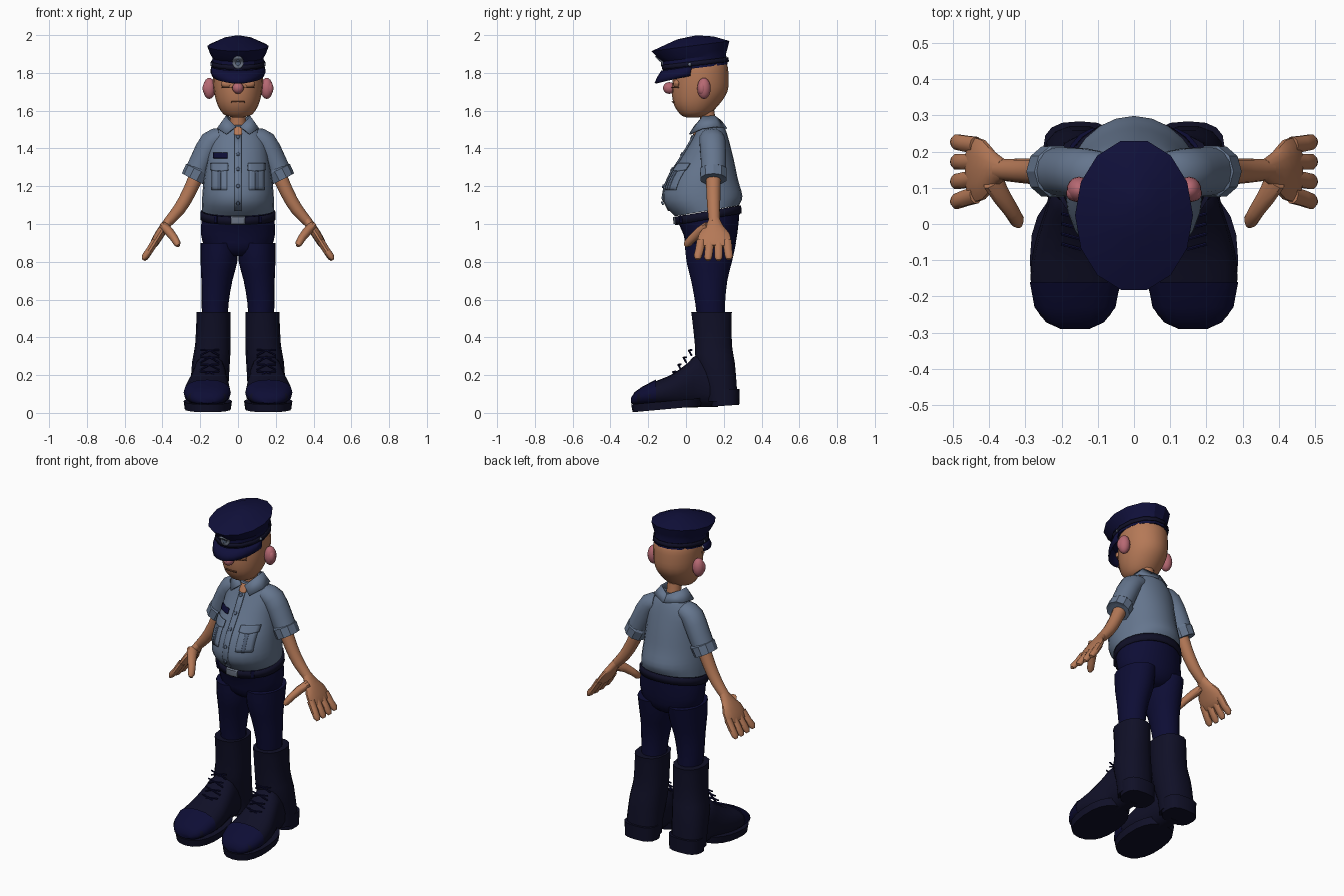
import bpy, bmesh
from math import sin, cos, pi, copysign, radians
from mathutils import Vector
from mathutils.bvhtree import BVHTree

cube = bpy.data.objects.get("Cube")
if cube:
    bpy.data.objects.remove(cube)


def material(name, r, g, b):
    m = bpy.data.materials.new(name)
    m.use_nodes = True
    m.diffuse_color = (r, g, b, 1)
    bsdf = m.node_tree.nodes["Principled BSDF"]
    bsdf.inputs["Base Color"].default_value = (r, g, b, 1)
    bsdf.inputs["Roughness"].default_value = 0.8
    return m


SKIN = material("tan skin", .46, .19, .095)
LIP = material("dark skin", .16, .06, .03)
PINK = material("pink", .47, .14, .17)
SHIRT = material("blue grey cloth", .13, .18, .27)
TRIM = material("grey blue trim", .085, .12, .19)
NAVY = material("navy cloth", .004, .004, .035)
HAT = material("hat navy", .005, .005, .042)
BOOT = material("boot black", .005, .005, .02)
METAL = material("grey metal", .16, .19, .25)


def finish(name, bm, mat, mirror=False, thick=0, angle=40):
    bmesh.ops.recalc_face_normals(bm, faces=bm.faces)
    me = bpy.data.meshes.new(name)
    bm.to_mesh(me)
    bm.free()
    me.materials.append(mat)
    ob = bpy.data.objects.new(name, me)
    bpy.context.collection.objects.link(ob)
    bpy.ops.object.select_all(action='DESELECT')
    ob.select_set(True)
    bpy.context.view_layer.objects.active = ob
    bpy.ops.object.shade_smooth_by_angle(angle=radians(angle))
    if thick:
        mod = ob.modifiers.new("thickness", 'SOLIDIFY')
        mod.thickness = thick
        mod.offset = 0
    if mirror:
        ob.modifiers.new("mirror", 'MIRROR')
    return ob


def refine(rows, steps):
    """Catmull-Rom rows between the given rings."""
    out = []
    for i in range(len(rows) - 1):
        p = [rows[max(i - 1, 0)], rows[i], rows[i + 1], rows[min(i + 2, len(rows) - 1)]]
        for s in range(steps):
            t = s / steps
            out.append([b + .5 * t * (c - a + t * (2 * a - 5 * b + 4 * c - d + t * (3 * (b - c) + d - a)))
                        for a, b, c, d in zip(*p)])
    return out + [list(rows[-1])]


def loft(name, rows, mat, axis=None, n=16, steps=1, power=1, caps=True, **kw):
    """Skin rings (x, y, z, half width, half depth, tilt); rings follow the path or a fixed axis."""
    rows = refine([tuple(r) + (0,) * (6 - len(r)) for r in rows], steps)
    bm = bmesh.new()
    rings = []
    for i, (x, y, z, a, b, tilt) in enumerate(rows):
        lo, hi = rows[max(i - 1, 0)], rows[min(i + 1, len(rows) - 1)]
        t = Vector(axis) if axis else Vector(hi[:3]) - Vector(lo[:3])
        t = (t + Vector((0, -tilt, 0))).normalized()
        ref = Vector((0, 0, 1)) if abs(t.y) > .9 else Vector((0, 1, 0))
        side = t.cross(ref).normalized()
        deep = side.cross(t)
        ring = []
        for k in range(n):
            c, s = cos(2 * pi * k / n), sin(2 * pi * k / n)
            c, s = copysign(abs(c) ** power, c), copysign(abs(s) ** power, s)
            ring.append(bm.verts.new(Vector((x, y, z)) + side * a * c + deep * b * s))
        if rings:
            for k in range(n):
                bm.faces.new((rings[-1][k], rings[-1][k - 1], ring[k - 1], ring[k]))
        rings.append(ring)
    if caps:
        bm.faces.new(rings[0])
        bm.faces.new(rings[-1])
    return finish(name, bm, mat, **kw)


def ball(name, place, size, mat, **kw):
    bm = bmesh.new()
    bmesh.ops.create_uvsphere(bm, u_segments=14, v_segments=10, radius=1)
    bmesh.ops.scale(bm, vec=size, verts=bm.verts)
    bmesh.ops.translate(bm, vec=place, verts=bm.verts)
    return finish(name, bm, mat, **kw)


def patch(name, target, x0, x1, z0, z1, mat, thick=.009, round_=False, point=0, **kw):
    """A thin plate laid on the front of another part."""
    tree = BVHTree.FromObject(target, bpy.context.evaluated_depsgraph_get())
    bm = bmesh.new()
    bmesh.ops.create_grid(bm, x_segments=6, y_segments=6, size=1)
    for v in bm.verts:
        u, w = v.co.x, v.co.y
        if round_:
            u, w = u * (1 - w * w / 2) ** .5, w * (1 - u * u / 2) ** .5
        w -= point * (1 - abs(u)) * (1 - w) / 2
        x, z = (x0 + x1) / 2 + u * (x1 - x0) / 2, (z0 + z1) / 2 + w * (z1 - z0) / 2
        hit = tree.ray_cast(Vector((x, -1, z)), Vector((0, 1, 0)))[0]
        v.co = (x, (hit.y if hit else 0) - .003, z)
    return finish(name, bm, mat, thick=thick, **kw)


UP = (0, 0, 1)

# Head, neck and face
head = loft("head", [(0, .035, 1.565, .03, .035), (0, .045, 1.58, .075, .075), (0, .055, 1.63, .108, .118),
                     (0, .072, 1.70, .127, .147), (0, .078, 1.78, .133, .147), (0, .08, 1.85, .125, .135),
                     (0, .08, 1.90, .08, .09)], SKIN, UP, n=20, steps=3)
loft("neck", [(0, .13, 1.44, .055, .05), (0, .12, 1.52, .042, .04), (0, .11, 1.60, .04, .04)], SKIN, UP)
ball("nose", (0, -.088, 1.72), (.03, .034, .031), PINK)
ball("ears", (.152, .095, 1.718), (.034, .036, .056), PINK, mirror=True)
ball("ear_hollows", (.166, .085, 1.718), (.022, .022, .036), PINK, mirror=True)
ball("eyelids", (.055, -.048, 1.742), (.036, .02, .024), SKIN, mirror=True)
patch("eye_lines", head, .03, .085, 1.72, 1.726, LIP, mirror=True)
patch("mouth", head, -.035, .035, 1.643, 1.65, LIP, point=-1)

# Peaked hat
hat = loft("hat_crown", [(0, .05, 1.825, .138, .176, .12), (0, .045, 1.88, .136, .172, .12),
                         (0, .035, 1.902, .148, .19, .13), (0, .024, 1.942, .163, .213, .13),
                         (0, .05, 1.985, .075, .1, .08), (0, .06, 1.998, .01, .01, 0)],
           HAT, UP, n=14, angle=25)
loft("hat_band", [(0, .05, 1.838, .143, .181, .12), (0, .048, 1.862, .141, .178, .12)],
     BOOT, UP, n=14, caps=False, thick=.006)
bm = bmesh.new()
last = None
for k in range(13):
    t = radians(-84 + 14 * k)
    s, c = sin(t), cos(t)
    edge = [bm.verts.new((.139 * s, .05 - .177 * c, 1.835 - .025 * c)),
            bm.verts.new((.143 * s, .045 - .195 * c, 1.808 - .035 * c)),
            bm.verts.new((.134 * s, .045 - .207 * c, 1.79 - .045 * c))]
    if last:
        for j in (0, 1):
            bm.faces.new((last[j], edge[j], edge[j + 1], last[j + 1]))
    last = edge
finish("hat_visor", bm, HAT, thick=.009)
patch("hat_badge", hat, -.03, .03, 1.823, 1.888, METAL, round_=True)
patch("hat_badge_centre", hat, -.013, .013, 1.837, 1.87, TRIM, thick=.0095, round_=True).location.y = -.004
ball("hat_studs", (.137, .02, 1.845), (.009, .009, .009), METAL, mirror=True)

# Shirt
shirt = loft("shirt_body", [(0, .112, 1.07, .19, .172, .17), (0, .088, 1.135, .19, .211, .06),
                            (0, .088, 1.235, .181, .187), (0, .11, 1.34, .163, .143), (0, .128, 1.44, .146, .1),
                            (0, .13, 1.5, .105, .076, .1), (0, .125, 1.535, .055, .055, .25)],
             SHIRT, UP, n=24, steps=3)
loft("sleeves", [(.09, .135, 1.46, .05, .065), (.14, .14, 1.435, .062, .07), (.19, .145, 1.34, .062, .068),
                 (.232, .145, 1.25, .06, .066)], SHIRT, n=14, steps=2, mirror=True)
loft("sleeve_cuffs", [(.21, .145, 1.295, .062, .068), (.213, .145, 1.287, .069, .074),
                      (.238, .145, 1.237, .067, .072), (.236, .145, 1.242, .05, .055)],
     SHIRT, n=10, mirror=True, angle=25)
bm = bmesh.new()
top = [(0, .185, 1.545), (.06, .15, 1.572), (.062, .09, 1.568), (.012, .045, 1.515)]
low = [(0, .215, 1.505), (.1, .165, 1.515), (.108, .085, 1.505), (.062, .02, 1.475)]
vt, vl = [[bm.verts.new(p) for p in row] for row in (top, low)]
for k in range(3):
    bm.faces.new((vt[k], vt[k + 1], vl[k + 1], vl[k]))
finish("collar", bm, SHIRT, mirror=True, thick=.009, angle=25)
patch("collar_opening", shirt, -.022, .022, 1.475, 1.515, SKIN, point=.5)
patch("button_placket", shirt, -.017, .017, 1.07, 1.47, SHIRT)
for z in (1.11, 1.2, 1.29, 1.37, 1.46):
    patch("shirt_button", shirt, -.009, .009, z - .009, z + .009, TRIM, round_=True).location.y = -.006
patch("pockets", shirt, .058, .138, 1.18, 1.29, SHIRT, mirror=True)
patch("pocket_flaps", shirt, .053, .143, 1.285, 1.32, SHIRT, point=.5, mirror=True).location.y = -.004
patch("pocket_pleats", shirt, .09, .106, 1.18, 1.28, TRIM, mirror=True).location.y = -.004
patch("name_plate", shirt, -.13, -.055, 1.348, 1.376, NAVY)

# Arms and hands
loft("arms", [(.2, .145, 1.3, .04, .042), (.258, .145, 1.17, .036, .037), (.31, .147, 1.08, .033, .034),
              (.375, .15, 1.005, .025, .029)], SKIN, n=12, steps=2, mirror=True)
loft("palms", [(.36, .15, 1.025, .024, .029), (.388, .15, .985, .025, .05), (.415, .15, .945, .025, .083),
               (.442, .15, .9, .022, .09), (.455, .15, .88, .015, .085)], SKIN, n=14, steps=2, mirror=True)
for k in range(4):
    y0, y1 = .08 + .046 * k, .062 + .055 * k
    tip = .806 + .005 * abs(k - 1.5)
    loft("finger", [(.437, y0, .91, .02, .024), (.468, (y0 + y1) / 2, .86, .019, .023),
                    (.492, y1, tip + .015, .018, .022), (.501, y1, tip, .009, .012)], SKIN, n=10, mirror=True)
loft("thumbs", [(.39, .12, .985, .024, .035), (.365, .075, .96, .024, .028), (.338, .035, .925, .021, .023),
                (.322, .008, .897, .019, .021), (.317, -.004, .884, .009, .01)], SKIN, n=10, mirror=True)

# Trousers and belt
pants = loft("trouser_seat", [(0, .125, .83, .07, .08), (0, .128, .87, .165, .125), (0, .13, .95, .197, .143, .05),
                              (0, .116, 1.062, .187, .172, .18)], NAVY, UP, n=24, steps=2)
loft("trouser_legs", [(.12, .135, .48, .065, .075), (.122, .128, .58, .072, .08), (.112, .123, .7, .082, .097),
                      (.101, .123, .8, .097, .122), (.1, .129, .9, .099, .138)],
     NAVY, UP, n=18, steps=2, mirror=True)
belt = loft("belt", [(0, .118, 1.025, .194, .172, .18), (0, .115, 1.068, .191, .174, .18)],
            BOOT, UP, n=24, caps=False, thick=.012)
patch("belt_buckle", belt, -.036, .036, 1.0, 1.052, METAL)
patch("belt_loops", belt, .11, .125, 1.005, 1.05, NAVY, mirror=True)

# Boots
loft("boot_shafts", [(.15, .19, .06, .1, .085), (.15, .18, .15, .1, .09), (.143, .155, .27, .1, .105),
                     (.133, .145, .36, .094, .1), (.13, .137, .5, .09, .107), (.13, .135, .535, .09, .11)],
     BOOT, UP, n=14, steps=2, power=.85, mirror=True)
loft("boot_feet", [(.15, .17, .13, .08, .1), (.15, .07, .17, .088, .14), (.155, .01, .147, .1, .118),
                   (.16, -.07, .12, .118, .086), (.163, -.15, .105, .123, .067), (.163, -.23, .09, .11, .047),
                   (.163, -.27, .075, .078, .032), (.163, -.287, .065, .04, .015)],
     BOOT, (0, -1, 0), n=16, steps=2, power=.85, mirror=True)
loft("toe_caps", [(.163, -.16, .107, .125, .069), (.163, -.23, .091, .112, .049),
                  (.163, -.272, .076, .08, .034), (.163, -.29, .066, .04, .015)],
     NAVY, (0, -1, 0), n=16, power=.85, mirror=True)
loft("soles", [(.16, -.1, .02, .122, .183, .09), (.16, -.1, .062, .128, .191, .09)],
     BOOT, UP, n=20, power=.85, mirror=True)
loft("heels", [(.15, .208, .038, .098, .074, .07), (.15, .208, .125, .101, .076, .03)],
     BOOT, UP, n=16, power=.75, mirror=True)
for k in range(4):
    y, z = -.055 + .028 * k, .205 + .038 * k
    for a in (-1, 1):
        loft("lace", [(.15 - .05, y, z + a * .014, .005, .005), (.15, y - .014, z + .012, .005, .005),
                      (.15 + .05, y, z - a * .014, .005, .005)], NAVY, n=6, mirror=True)
